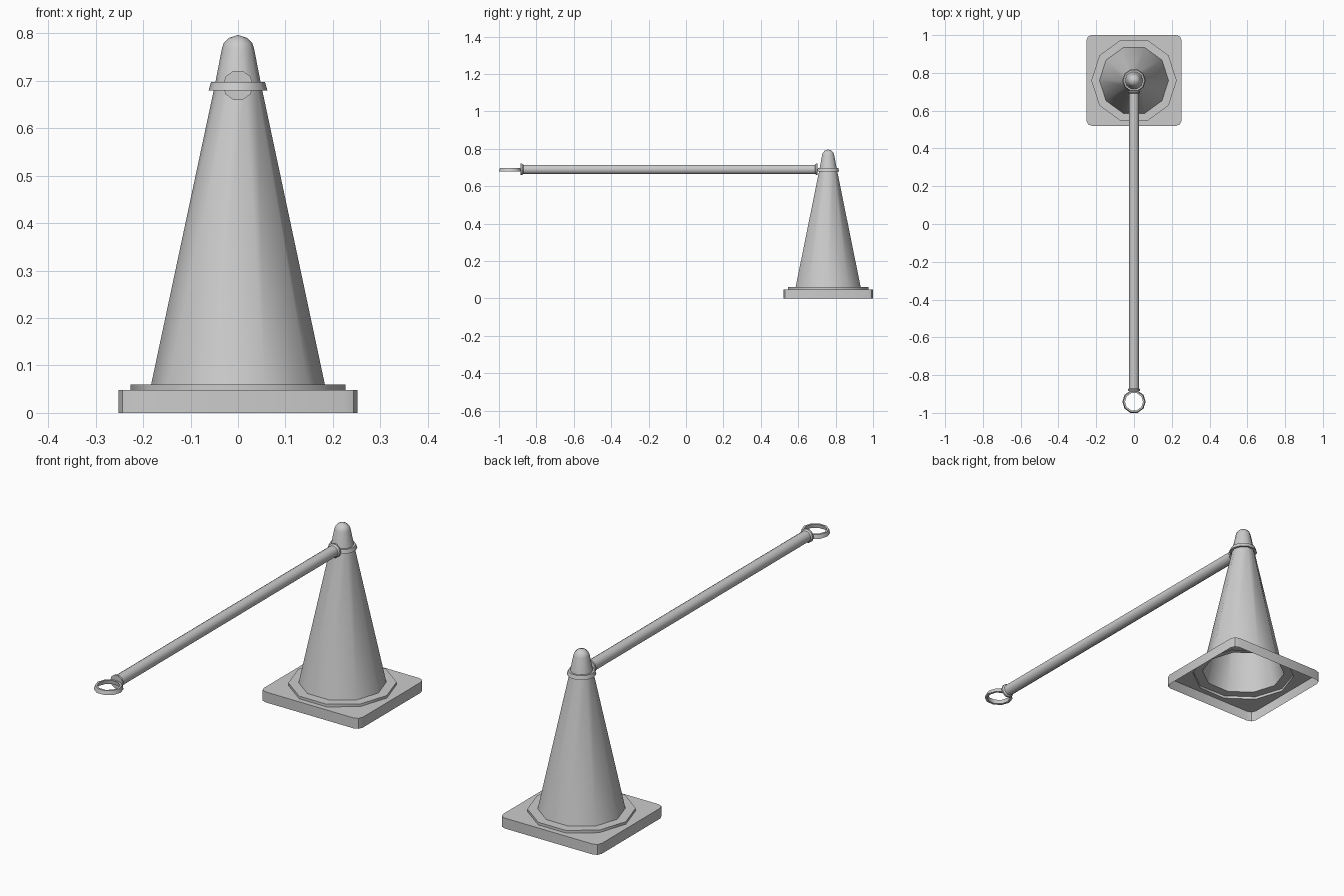
import bpy, bmesh
from math import cos, sin, pi, radians
from mathutils import Matrix, Vector

if "Cube" in bpy.data.objects:
    bpy.data.objects.remove(bpy.data.objects["Cube"])

SIDES = 10
CONE_Y = 0.76
RING_Z = 0.688


def finish(name, bm, matrix, recalc=True):
    if recalc:
        bmesh.ops.recalc_face_normals(bm, faces=bm.faces)
    bm.transform(matrix)
    mesh = bpy.data.meshes.new(name)
    bm.to_mesh(mesh)
    bm.free()
    ob = bpy.data.objects.new(name, mesh)
    bpy.context.collection.objects.link(ob)
    bpy.ops.object.select_all(action='DESELECT')
    ob.select_set(True)
    bpy.context.view_layer.objects.active = ob
    bpy.ops.object.shade_smooth_by_angle(angle=radians(40))
    return ob


def lathe(name, profile, matrix, closed=False, cap_start=False, cap_end=False):
    """Revolve (radius, height) points into a ten-sided shell."""
    bm = bmesh.new()
    loops = [[bm.verts.new((r * cos(2 * pi * i / SIDES), r * sin(2 * pi * i / SIDES), z))
              for i in range(SIDES)] for r, z in profile]
    pairs = list(zip(loops, loops[1:]))
    if closed:
        pairs.append((loops[-1], loops[0]))
    for a, b in pairs:
        for i in range(SIDES):
            j = (i + 1) % SIDES
            bm.faces.new((a[i], a[j], b[j], b[i]))
    if cap_start:
        bm.faces.new(loops[0][::-1])
    if cap_end:
        bm.faces.new(loops[-1])
    return finish(name, bm, matrix, recalc=closed or cap_start)


cone_place = Matrix.Translation((0, CONE_Y, 0))

# Hollow cone with stepped collar and rounded tip
lathe("cone_body", [(0.226, 0.048), (0.226, 0.06), (0.183, 0.06), (0.049, 0.69),
                    (0.034, 0.767), (0.030, 0.779), (0.019, 0.790), (0.001, 0.796)],
      cone_place, cap_end=True)

# Hollow square base: rounded outline, skirt, and top with a ten-sided hole
bm = bmesh.new()
hx, hy, rad = 0.252, 0.24, 0.028
outline = []
for k, (sx, sy) in enumerate([(1, 1), (-1, 1), (-1, -1), (1, -1)]):
    for s in range(3):
        a = pi / 2 * (k + s / 2)
        outline.append((sx * (hx - rad) + rad * cos(a), sy * (hy - rad) + rad * sin(a)))
top = [bm.verts.new((x, y, 0.048)) for x, y in outline]
low = [bm.verts.new((x, y, 0)) for x, y in outline]
hole = [bm.verts.new((0.226 * cos(2 * pi * i / SIDES), 0.226 * sin(2 * pi * i / SIDES), 0.048))
        for i in range(SIDES)]
rim = []
for loop in (top, hole):
    rim += [bm.edges.new((loop[i - 1], loop[i])) for i in range(len(loop))]
bmesh.ops.triangle_fill(bm, use_beauty=True, edges=rim, normal=Vector((0, 0, 1)))
for i in range(len(top)):
    bm.faces.new((low[i - 1], low[i], top[i], top[i - 1]))
for f in bm.faces:
    f.normal_update()
    if f.normal.z < -0.5:
        f.normal_flip()
finish("cone_base", bm, cone_place, recalc=False)

# Tapered rings at both ends of the bar
ring = [(0.062, -0.009), (0.057, 0.009), (0.048, 0.009), (0.051, -0.009)]
for name, y in (("cone_ring", CONE_Y), ("free_ring", -0.941)):
    lathe(name, ring, Matrix.Translation((0, y, RING_Z)), closed=True)

# Horizontal bar with a slightly wider lip at each end
start, end = -0.884, 0.704
bar = [(0.032, start), (0.032, start + 0.008), (0.026, start + 0.014),
       (0.026, end - 0.014), (0.032, end - 0.008), (0.032, end)]
lathe("bar", bar, Matrix.Translation((0, 0, 0.69)) @ Matrix.Rotation(-pi / 2, 4, 'X'),
      cap_start=True, cap_end=True)
